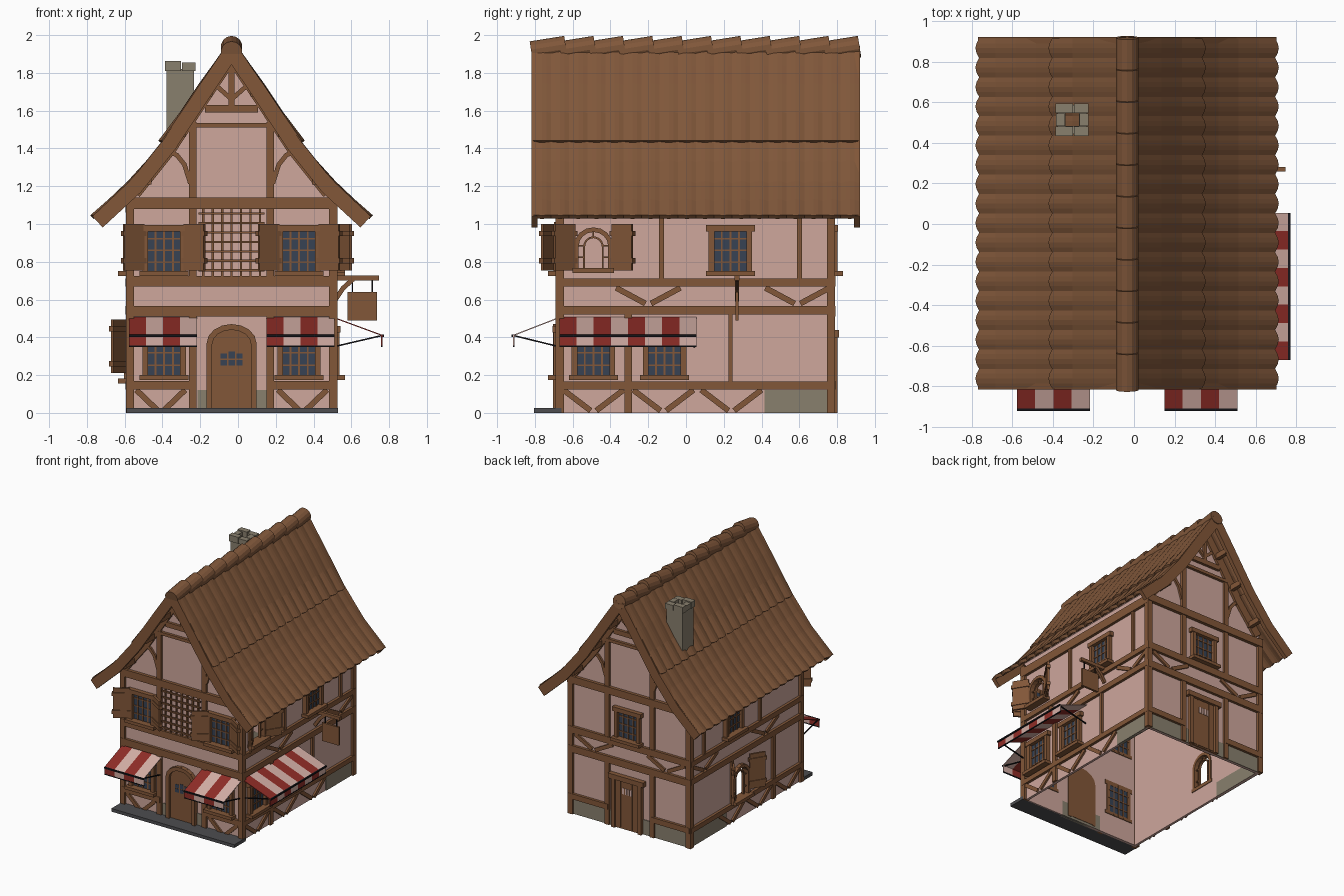
import bpy, bmesh, math
from mathutils import Matrix, Vector

if "Cube" in bpy.data.objects:
    bpy.data.objects.remove(bpy.data.objects["Cube"])

def mat(name, r, g, b):
    m = bpy.data.materials.new(name)
    m.diffuse_color = (r, g, b, 1)
    m.use_nodes = True
    m.node_tree.nodes["Principled BSDF"].inputs["Base Color"].default_value = m.diffuse_color
    return m

WOOD = mat("timber brown", .225, .095, .04)
ROOF = mat("roof brown", .215, .095, .042)
PINK = mat("pink plaster", .62, .385, .335)
STONE = mat("warm stone", .25, .215, .155)
SLAB = mat("dark slab", .075, .075, .08)
GLASS = mat("blue glass", .038, .055, .088)
RED = mat("awning red", .28, .026, .02)
CLOTH = mat("awning light", .66, .43, .38)
BLACK = mat("black iron", .007, .007, .009)

# Local frames: x = along the wall, y = outward, z = up
def frame(o, u, out):
    m = Matrix((u, out, (0, 0, 1))).transposed().to_4x4()
    m.translation = o
    return m
FRONT = frame((0, -.67, 0), (1, 0, 0), (0, -1, 0))
BACK = frame((0, .77, 0), (1, 0, 0), (0, 1, 0))
RIGHT = frame((.506, 0, 0), (0, 1, 0), (1, 0, 0))
LEFT = frame((-.574, 0, 0), (0, 1, 0), (-1, 0, 0))
WORLD = Matrix.Identity(4)
CX = -.034

def box(bm, M, u0, u1, d0, d1, z0, z1, mi=0):
    T = Matrix.Translation(((u0+u1)/2, (d0+d1)/2, (z0+z1)/2))
    r = bmesh.ops.create_cube(bm, size=1, matrix=M @ T @ Matrix.Diagonal((u1-u0, d1-d0, z1-z0, 1)))
    for f in {f for v in r['verts'] for f in v.link_faces}:
        f.material_index = mi

def strip(bm, M, pts, w, d0, d1, ext=0):
    """Square beam following points in the wall plane."""
    for (a, b), (c, d) in zip(pts, pts[1:]):
        L = math.hypot(c-a, d-b)
        e, n = (c-a)/L, (d-b)/L
        R = Matrix(((e, 0, -n, (a+c)/2), (0, 1, 0, (d0+d1)/2), (n, 0, e, (b+d)/2), (0, 0, 0, 1)))
        bmesh.ops.create_cube(bm, size=1, matrix=M @ R @ Matrix.Diagonal((L+ext, d1-d0, w, 1)))

def prism(bm, M, pts, d0, d1):
    a = [bm.verts.new(M @ Vector((u, d0, z))) for u, z in pts]
    b = [bm.verts.new(M @ Vector((u, d1, z))) for u, z in pts]
    bm.faces.new(a)
    bm.faces.new(b[::-1])
    for i in range(len(pts)):
        j = (i+1) % len(pts)
        bm.faces.new((a[i], a[j], b[j], b[i]))

def arch(uc, w, z0, z1, rise, n=8):
    arc = [(uc + w/2*math.cos(math.pi*i/n), z1-rise + rise*math.sin(math.pi*i/n)) for i in range(n+1)]
    return [(uc+w/2, z0)] + arc + [(uc-w/2, z0)]

def finish(name, bm, *mats):
    bmesh.ops.recalc_face_normals(bm, faces=bm.faces)
    me = bpy.data.meshes.new(name)
    bm.to_mesh(me)
    bm.free()
    ob = bpy.data.objects.new(name, me)
    bpy.context.collection.objects.link(ob)
    for m in mats:
        me.materials.append(m)
    return ob

# Hollow plaster walls with two open arched windows
def gable(h, drop):
    half = [(h, 1.18-drop), (.36, 1.39-drop), (.17, 1.66-drop)]
    return ([(CX+h, 0 if not drop else -.1)] + [(CX+d, z) for d, z in half] + [(CX, 1.88-drop)]
            + [(CX-d, z) for d, z in half[::-1]] + [(CX-h, 0 if not drop else -.1)])
bm = bmesh.new(); prism(bm, WORLD, gable(.54, 0), -.67, .77)
walls = finish("plaster_walls", bm, PINK)
cutters = []
for M, pts, d0, d1 in ((WORLD, gable(.52, .03), -.65, .75),
                       (RIGHT, arch(-.49, .17, .765, .965, .08), -.1, .1),
                       (LEFT, arch(.13, .18, .18, .43, .09), -.1, .1)):
    bm = bmesh.new(); prism(bm, M, pts, d0, d1)
    c = finish("cutter", bm, PINK)
    c.hide_render = True
    md = walls.modifiers.new("cut", 'BOOLEAN')
    md.operation, md.solver, md.object = 'DIFFERENCE', 'EXACT', c
    cutters.append(c)
bpy.context.view_layer.objects.active = walls
for md in list(walls.modifiers):
    bpy.ops.object.modifier_apply(modifier=md.name)
for c in cutters:
    bpy.data.objects.remove(c)

# Timber framing
bm = bmesh.new()
for x in (-.572, .504):
    for y in (-.668, .768):
        box(bm, WORLD, x-.022, x+.022, y-.022, y+.022, 0, 1.15)
def hbeam(M, u0, u1, z0, z1, d=.022): box(bm, M, u0, u1, -.005, d, z0, z1)
def post(M, u, z0, z1, w=.04, d=.018): box(bm, M, u-w/2, u+w/2, -.005, d, z0, z1)
def vee(M, uc, h, z0, z1):
    for s in (-1, 1):
        strip(bm, M, [(uc+s*.015, z0+.012), (uc+s*h, z1-.008)], .03, -.005, .014)
for M in (FRONT, BACK):
    hbeam(M, -.59, .525, 1.08, 1.14, .026)
    hbeam(M, -.59, .525, .67, .725)
    hbeam(M, -.59, .525, .51, .567)
    hbeam(M, CX-.215, CX+.215, 1.51, 1.535)
    hbeam(M, CX-.14, CX+.14, 1.59, 1.63)
    post(M, CX, 1.62, 1.84, .03)
    for s in (-1, 1):
        u = CX + s*.205
        hbeam(M, *sorted((u-s*.01, CX+s*.55)), .125, .17)
        post(M, u, 0, .52)
        post(M, u, .72, 1.54)
        strip(bm, M, [(CX+s*a, z) for a, z in ((.22, 1.22), (.25, 1.315), (.29, 1.365), (.37, 1.4))], .024, -.005, .016, .01)
        strip(bm, M, [(CX, 1.66), (CX+s*.09, 1.74)], .024, -.005, .016)
        if M is FRONT:
            vee(M, CX+s*.375, .13, 0, .13)
        else:
            vee(M, CX+s*.33, .17, .567, .67)
for M in (RIGHT, LEFT):
    hbeam(M, -.68, .78, .67, .712)
    hbeam(M, -.68, .78, .52, .567)
    hbeam(M, -.68, .78, .125, .165)
    hbeam(M, -.68, .78, 1.06, 1.13)
    for u in (-.13, .6):
        post(M, u, .71, 1.1, .026)
    post(M, -.305, 0, .53)
    post(M, .235, .16, .53, .022)
    for u in (-.2, .59):
        vee(M, u, .17, .567, .67)
    for u in (-.49, -.12, .24):
        vee(M, u, .16, 0, .13)
finish("timber_frame", bm, WOOD)

# Foundation stones and front step
bm = bmesh.new()
for M, u0, u1 in ((FRONT, -.215, .15), (RIGHT, .415, .75), (LEFT, .3, .75), (BACK, -.55, .485)):
    box(bm, M, u0, u1, -.021, .006, 0, .122)
finish("foundation_stones", bm, STONE)
bm = bmesh.new(); box(bm, WORLD, -.59, .53, -.805, -.66, 0, .026)
finish("front_step", bm, SLAB)

# Glazed windows
wood, glass = bmesh.new(), bmesh.new()
def window(M, uc, z0, z1, w=.2):
    box(glass, M, uc-w/2, uc+w/2, -.024, .006, z0, z1)
    for s in (-1, 1):
        post_u = uc + s*w/2
        box(wood, M, post_u-.015, post_u+.015, -.026, .032, z0, z1)
    box(wood, M, uc-w/2-.03, uc+w/2+.03, -.026, .036, z1-.025, z1+.01)
    box(wood, M, uc-w/2-.03, uc+w/2+.03, -.026, .06, z0-.01, z0+.015)
    for k in (-1, 0, 1):
        box(wood, M, uc+k*w*.23-.005, uc+k*w*.23+.005, -.028, .012, z0, z1)
    for k in (1, 2, 3):
        z = z0 + (z1-z0)*k/4
        box(wood, M, uc-w/2, uc+w/2, -.028, .012, z-.004, z+.004)
for s in (-1, 1):
    window(FRONT, CX+s*.357, .735, .985)
    window(FRONT, CX+s*.357, .185, .45)
for u in (-.49, -.113):
    window(RIGHT, u, .185, .45)
window(RIGHT, .235, .735, .985)
window(LEFT, .22, .735, .985)
window(BACK, -.02, .735, .985)
# Open arched windows
for M, a in ((RIGHT, (-.49, .18, .755, .97, .085)), (LEFT, (.13, .19, .17, .435, .095))):
    uc, w, z0, z1, r = a
    strip(wood, M, arch(*a), .024, -.025, .03, .008)
    strip(wood, M, arch(uc, w*.55, z0, z1-.04, r*.6), .01, -.01, .01)
    box(wood, M, uc-w/2-.02, uc+w/2+.02, -.025, .06, z0-.015, z0+.012)
    for s in (-1, 1):
        for z in (z0+.07, z1-r):
            box(wood, M, uc+s*w*.39-w*.12, uc+s*w*.39+w*.12, -.01, .01, z-.004, z+.004)
    box(wood, M, uc-.004, uc+.004, -.01, .01, z1-.04, z1)
finish("window_frames", wood, WOOD)
finish("window_glass", glass, GLASS)

# Open shutters with battens
bm = bmesh.new()
def shutters(M, uc, w, z0, z1, sides=(-1, 1)):
    for s in sides:
        H = M @ Matrix.Translation((uc+s*w/2, .025, 0)) @ Matrix.Rotation(s*math.radians(32), 4, 'Z')
        box(bm, H, *sorted((0, s*.125)), -.008, .008, z0, z1)
        for z in (z0+.05, z1-.05):
            box(bm, H, *sorted((-s*.01, s*.135)), -.014, .014, z-.014, z+.014)
for s in (-1, 1):
    shutters(FRONT, CX+s*.357, .215, .755, 1.0)
shutters(RIGHT, -.49, .2, .755, 1.0)
shutters(LEFT, .13, .21, .21, .495)
finish("shutters", bm, WOOD)

# Trellis between the upper front windows
bm = bmesh.new()
for i in range(7):
    u = CX - .15 + i*.05
    box(bm, FRONT, u-.006, u+.006, .004, .018, .72, 1.08)
    z = .755 + i*.05
    box(bm, FRONT, CX-.175, CX+.175, .016, .028, z-.006, z+.006)
finish("trellis", bm, WOOD)

# Arched front door and plank back door
bm = bmesh.new()
prism(bm, FRONT, arch(CX, .21, .02, .44, .08), -.024, .012)
strip(bm, FRONT, arch(CX, .235, .02, .455, .09), .03, -.024, .034, .01)
box(bm, BACK, -.125, .095, -.024, .014, 0, .41)
for u in (-.135, .105):
    box(bm, BACK, u-.016, u+.016, -.024, .032, 0, .41)
box(bm, BACK, -.175, .145, -.024, .04, .4, .44)
for k in range(4):
    box(bm, BACK, -.115+k*.053, -.07+k*.053, .01, .019, .01, .4)
finish("doors", bm, WOOD)
bm = bmesh.new()
for k, h in ((-1, .315), (0, .325), (1, .315)):
    for z0, z1 in ((.25, .28), (.287, h)):
        box(bm, FRONT, CX+k*.042-.017, CX+k*.042+.017, .01, .015, z0, z1)
finish("front_door_panes", bm, GLASS)
bm = bmesh.new()
for k in range(4):
    box(bm, BACK, -.06+k*.024, -.045+k*.024, .015, .022, .29, .34)
finish("back_door_grille", bm, CLOTH)

# Striped awnings on iron bars
cloth, iron = bmesh.new(), bmesh.new()
def awning(M, u0, u1, n, reach):
    w = (u1-u0)/n
    slope = math.atan2(.095, reach)
    T = M @ Matrix.Translation((0, 0, .505)) @ Matrix.Rotation(-slope, 4, 'X')
    for i in range(n):
        box(cloth, T, u0+i*w, u0+(i+1)*w, .0, math.hypot(reach, .095), -.003, .003, i % 2)
        box(cloth, M, u0+i*w, u0+(i+1)*w, reach-.006, reach, .357, .41, i % 2)
    box(iron, M, u0, u1, reach-.004, reach+.008, .403, .415)
    box(iron, M, u0, u1, reach-.007, reach+.001, .35, .358)
    for u in (u0+.012, u1-.012):
        S = M @ Matrix.Translation((u, 0, .35)) @ Matrix.Rotation(math.atan2(.06, reach), 4, 'X')
        box(iron, S, -.004, .004, 0, reach, -.004, .004)
awning(FRONT, -.577, -.217, 4, .245)
awning(FRONT, .15, .51, 4, .245)
awning(RIGHT, -.67, .055, 8, .258)
finish("awning_cloth", cloth, RED, CLOTH)
finish("awning_bars", iron, BLACK)

# Hanging sign with a blank board
SIGN = frame((.506, .27, 0), (1, 0, 0), (0, 1, 0))
bm = bmesh.new()
box(bm, SIGN, 0, .24, -.012, .012, .7, .727)
strip(bm, SIGN, [(.01, .6), (.05, .66), (.1, .705)], .025, -.01, .01, .01)
box(bm, SIGN, .075, .23, -.009, .009, .49, .64)
finish("sign", bm, WOOD)
bm = bmesh.new()
for u in (.1, .205):
    box(bm, SIGN, u-.003, u+.003, -.003, .003, .635, .705)
finish("sign_hooks", bm, BLACK)

# Curved roof in two courses with rounded tile columns
UPPER = [(.02, 1.955), (.10, 1.842), (.17, 1.745), (.27, 1.595), (.37, 1.45)]
LOWER = [(.35, 1.46), (.45, 1.335), (.55, 1.225), (.65, 1.13), (.73, 1.055)]
N = 18*4
bm = bmesh.new()
for s in (-1, 1):
    for course in (UPPER, LOWER):
        grid = []
        for j, (d, z) in enumerate(course):
            row = []
            for i in range(N+1):
                b = abs(math.sin(math.pi*i/4))
                e = .018*b if j == 4 else 0
                row.append(bm.verts.new((CX+s*(d+e), -.81+1.725*i/N, z+.01*b-.008-e*.6)))
            grid.append(row)
        for a, b in zip(grid, grid[1:]):
            for i in range(N):
                f = bm.faces.new((a[i], a[i+1], b[i+1], b[i]))
                f.normal_update()
                if f.normal.z < 0:
                    f.normal_flip()
me = bpy.data.meshes.new("roof_tiles")
bm.to_mesh(me); bm.free()
me.materials.append(ROOF)
roof = bpy.data.objects.new("roof_tiles", me)
bpy.context.collection.objects.link(roof)
md = roof.modifiers.new("thickness", 'SOLIDIFY')
md.thickness, md.offset = .025, -1

# Barge boards and purlin ends under the gable overhangs
bm = bmesh.new()
edge = [(0, 1.915), (.135, 1.715), (.33, 1.42), (.51, 1.195), (.705, 1.015)]
for s in (-1, 1):
    for y0, y1 in ((-.817, -.785), (.89, .922)):
        strip(bm, WORLD, [(CX+s*d, z) for d, z in edge], .08, y0, y1, .012)
    for y0, y1 in ((-.69, -.66), (.76, .79)):
        strip(bm, WORLD, [(CX+s*d, z-.025) for d, z in edge[:4]], .07, y0, y1, .012)
    for d, z in ((.115, 1.69), (.26, 1.475), (.44, 1.225)):
        for y0, y1 in ((-.8, -.67), (.77, .9)):
            box(bm, WORLD, CX+s*d-.015, CX+s*d+.015, y0, y1, z-.015, z+.03)
finish("barge_boards", bm, WOOD)

# Overlapping ridge tiles
bm = bmesh.new()
for i in range(11):
    T = Matrix.Translation((CX, -.7275+i*.1555, 1.925)) @ Matrix.Rotation(math.radians(90+9), 4, 'X')
    bmesh.ops.create_cone(bm, cap_ends=True, segments=14, radius1=.057, radius2=.057, depth=.185, matrix=T)
ridge = finish("ridge_tiles", bm, ROOF)

# Hollow chimney with a crown of stones
bm = bmesh.new()
x0, x1, y0, y1 = -.378, -.232, .443, .588
for a, b, c, d in ((x0, x1, y0, y0+.04), (x0, x1, y1-.04, y1), (x0, x0+.04, y0, y1), (x1-.04, x1, y0, y1)):
    box(bm, WORLD, a, b, c, d, 1.38, 1.82)
for k, (a, b) in enumerate(((0, .085), (.09, .162))):
    for c in (0, .115):
        box(bm, WORLD, -.387+a, -.387+b, .433+c, .48+c, 1.81, 1.862-.008*k)
for c in (0, .115):
    box(bm, WORLD, -.384+c, -.34+c, .484, .544, 1.812, 1.855)
finish("chimney", bm, STONE)
